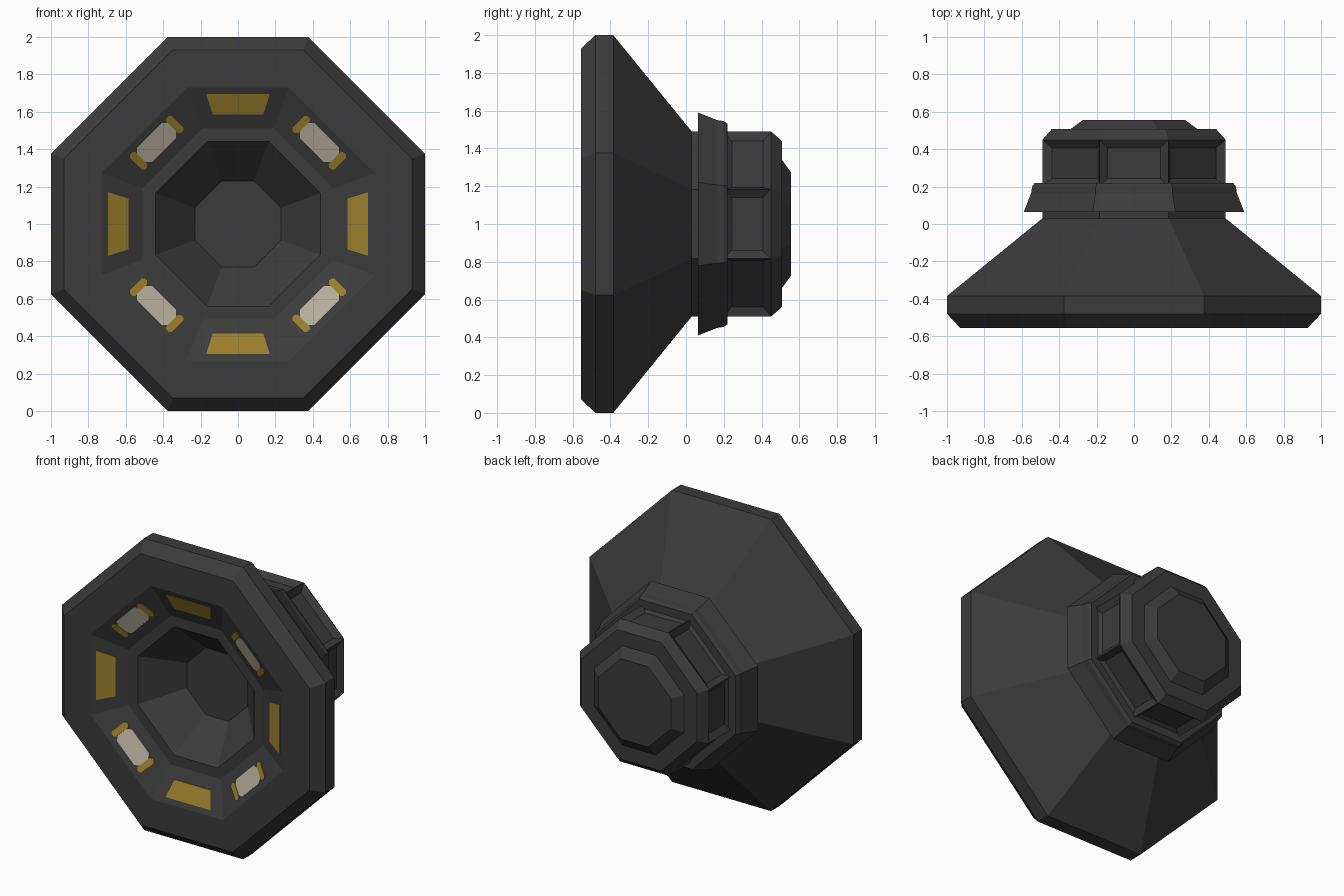
import bpy, bmesh, math

if "Cube" in bpy.data.objects:
    bpy.data.objects.remove(bpy.data.objects["Cube"])

RATIO = 0.375  # half flat length / apothem of the slightly uneven octagon


def material(name, rgb):
    m = bpy.data.materials.new(name)
    m.diffuse_color = (*rgb, 1)
    m.use_nodes = True
    m.node_tree.nodes["Principled BSDF"].inputs["Base Color"].default_value = m.diffuse_color
    return m


dark = material("charcoal metal", (0.044, 0.044, 0.044))
gold = material("dull gold", (0.33, 0.21, 0.025))
cream = material("cream lamp", (0.47, 0.43, 0.34))


def finish(bm, name, mat):
    bmesh.ops.recalc_face_normals(bm, faces=bm.faces)
    me = bpy.data.meshes.new(name)
    bm.to_mesh(me)
    bm.free()
    ob = bpy.data.objects.new(name, me)
    me.materials.append(mat)
    bpy.context.collection.objects.link(ob)
    return ob


def octagon(bm, a, y):
    h = a * RATIO
    pts = [(h, a), (a, h), (a, -h), (h, -a), (-h, -a), (-a, -h), (-a, h), (-h, a)]
    return [bm.verts.new((x, y, 1 + z)) for x, z in pts]


def octagon_turn(profile):
    """Stack octagons given as (apothem, y) and cap both ends."""
    bm = bmesh.new()
    rings = [octagon(bm, a, y) for a, y in profile]
    for p, q in zip(rings, rings[1:]):
        for i in range(8):
            j = (i + 1) % 8
            bm.faces.new((p[i], p[j], q[j], q[i]))
    bm.faces.new(rings[0])
    bm.faces.new(rings[-1])
    bmesh.ops.recalc_face_normals(bm, faces=bm.faces)
    return bm


# Flared bell with dished front and sloping inner ring
RIM, RIM_Y, LIP, LIP_Y = 0.73, -0.555, 0.51, -0.455
finish(octagon_turn([(0.23, -0.225), (0.44, LIP_Y), (LIP, LIP_Y), (RIM, RIM_Y),
                     (0.93, RIM_Y), (1, -0.48), (1, -0.385), (0.49, 0.03),
                     (0.49, 0.08)]), "flared_bell", dark)

# Collar flange
finish(octagon_turn([(0.59, 0.063), (0.55, 0.165), (0.545, 0.2), (0.53, 0.22)]),
       "collar", dark)

# Rear housing with recessed side panels
bm = octagon_turn([(0.49, 0.2), (0.49, 0.45), (0.44, 0.507)])
sides = [f for f in bm.faces if abs(f.normal.y) < 0.01]
bmesh.ops.inset_individual(bm, faces=sides, thickness=0.06, depth=-0.03)
finish(bm, "rear_housing", dark)

# Rear cap
finish(octagon_turn([(0.35, 0.5), (0.275, 0.555)]), "rear_cap", dark)


def slope_plate(name, outline, angle, scale, mat, lift):
    """Thin plate on the inner slope; outline is (tangent, radius) points."""
    bm = bmesh.new()
    c, s = math.cos(angle), math.sin(angle)
    layers = []
    for off in (-lift, 0.001):
        layer = []
        for t, r in outline:
            y = RIM_Y + (RIM - r / scale) / (RIM - LIP) * (LIP_Y - RIM_Y)
            layer.append(bm.verts.new((r * c - t * s, y + off, 1 + r * s + t * c)))
        bm.faces.new(layer)
        layers.append(layer)
    p, q = layers
    for i in range(len(p)):
        j = (i + 1) % len(p)
        bm.faces.new((p[i], p[j], q[j], q[i]))
    finish(bm, name, mat)


def pill(t0, r0, ht, hr, cut):
    """Rectangle with cut corners, centred at (t0, r0)."""
    return [(t0 + x, r0 + y) for x, y in
            [(ht, hr - cut), (ht - cut, hr), (cut - ht, hr), (-ht, hr - cut),
             (-ht, cut - hr), (cut - ht, -hr), (ht - cut, -hr), (ht, cut - hr)]]


# Gold bars on the straight sides, lamps with gold clips on the diagonals
diag = (1 + RATIO) / math.sqrt(2)
for k in range(4):
    a = k * math.pi / 2
    slope_plate(f"gold_bar_{k}", [(-0.17, 0.695), (0.17, 0.695), (0.135, 0.585),
                                  (-0.135, 0.585)], a, 1, gold, 0.004)
    b = a + math.pi / 4
    slope_plate(f"lamp_{k}", pill(0, 0.615, 0.122, 0.056, 0.03), b, diag, cream, 0.004)
    for side in (-1, 1):
        slope_plate(f"lamp_clip_{k}_{'left' if side < 0 else 'right'}",
                    pill(side * 0.137, 0.615, 0.021, 0.056, 0.012), b, diag, gold, 0.007)
